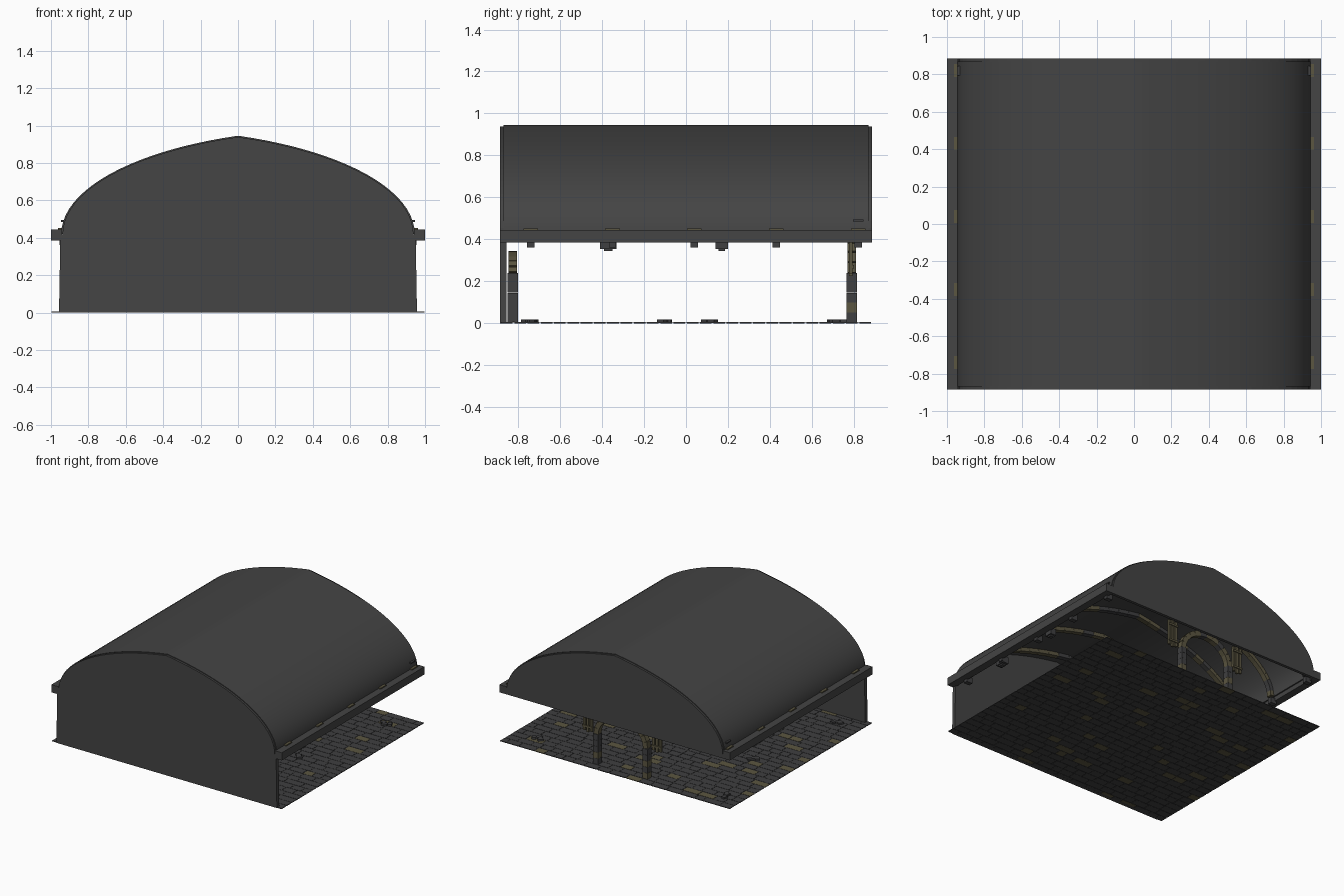
import bpy, bmesh, math, random
from mathutils import Matrix, Vector

random.seed(4)
cube = bpy.data.objects.get("Cube")
if cube:
    bpy.data.objects.remove(cube)


def material(name, r, g, b):
    m = bpy.data.materials.new(name)
    m.use_nodes = True
    m.diffuse_color = (r, g, b, 1)
    m.node_tree.nodes["Principled BSDF"].inputs["Base Color"].default_value = (r, g, b, 1)
    return m


PLASTER = material("charcoal plaster", 0.058, 0.058, 0.058)
STONE = material("grey stone", 0.05, 0.05, 0.052)
OLIVE = material("olive stone", 0.105, 0.092, 0.052)
MORTAR = material("dark mortar", 0.025, 0.025, 0.025)
HALF_Y = 0.885
RIB_YS = [-0.74 + 0.39 * i for i in range(5)]


def finish(name, bm, *mats):
    bmesh.ops.recalc_face_normals(bm, faces=bm.faces)
    mesh = bpy.data.meshes.new(name)
    bm.to_mesh(mesh)
    bm.free()
    for m in mats:
        mesh.materials.append(m)
    ob = bpy.data.objects.new(name, mesh)
    bpy.context.collection.objects.link(ob)
    return ob


def add_box(bm, centre, size, mat=0, angle=0, axis='Y'):
    """Box turned about one axis, added to the mesh."""
    mx = Matrix.Translation(centre) @ Matrix.Rotation(angle, 4, axis) @ Matrix.Diagonal((*size, 1))
    verts = bmesh.ops.create_cube(bm, size=1, matrix=mx)["verts"]
    for f in {f for v in verts for f in v.link_faces}:
        f.material_index = mat


def extrude_outline(name, outline, y0, y1, mat):
    """Solid from an x-z outline between two y positions."""
    bm = bmesh.new()
    face = bm.faces.new([bm.verts.new((x, y0, z)) for x, z in outline])
    new = bmesh.ops.extrude_face_region(bm, geom=[face])["geom"]
    bmesh.ops.translate(bm, vec=(0, y1 - y0, 0), verts=[v for v in new if isinstance(v, bmesh.types.BMVert)])
    return finish(name, bm, mat)


def vault(inset=0.0, steps=20):
    """Pointed vault curve from the right springing to the left one."""
    shift, reach, rise, spring = 0.5, 1.445, 0.56, 0.42
    start = math.asin(shift / reach)
    half = []
    for i in range(steps + 1):
        t = math.pi / 2 + (start - math.pi / 2) * i / steps
        half.append((max(reach * math.sin(t) - shift, 0) * (1 - inset / 0.945),
                     spring + rise * math.cos(t) - inset * math.cos(t)))
    return half + [(-x, z) for x, z in reversed(half[:-1])]


def brick_path(bm, points, y, depth, thick, olive):
    """Row of blocks laid along an x-z path, mixed stone colours."""
    for (x0, z0), (x1, z1) in zip(points, points[1:]):
        d = Vector((x1 - x0, z1 - z0))
        add_box(bm, ((x0 + x1) / 2, y, (z0 + z1) / 2), (d.length * 0.98, depth, thick),
                int(random.random() < olive), -math.atan2(d.y, d.x))


# Roof shell
outer = vault()
roof = extrude_outline("vault_roof", outer + vault(0.015)[::-1], -0.87, 0.87, PLASTER)
bpy.context.view_layer.objects.active = roof
roof.select_set(True)
bpy.ops.object.shade_smooth_by_angle(angle=math.radians(20))

# Full front wall, and back gable that stops at the eaves
end = vault(0.007)
extrude_outline("front_wall", [(-0.957, 0), (0.957, 0), (0.95, 0.4)] + end + [(-0.95, 0.4)],
                -HALF_Y, -0.855, PLASTER)
extrude_outline("back_gable", [(-0.95, 0.385), (0.95, 0.385)] + end, 0.862, HALF_Y, PLASTER)

# Eave beams with small brackets above and below
for side, label in ((1, "left"), (-1, "right")):
    bm = bmesh.new()
    add_box(bm, (side * 0.97, 0, 0.415), (0.06, HALF_Y * 2, 0.06))
    finish(label + "_eave_beam", bm, PLASTER)
    bm = bmesh.new()
    for y in RIB_YS:
        add_box(bm, (side * 0.95, y, 0.447), (0.025, 0.07, 0.012), 1)
        add_box(bm, (side * 0.93, y, 0.385), (0.05, 0.035, 0.045))
    for y, w in ((-0.37, 0.08), (0.17, 0.06)):
        add_box(bm, (side * 0.92, y, 0.38), (0.05, w, 0.05))
        add_box(bm, (side * 0.92, y, 0.352), (0.03, w / 2, 0.015))
    add_box(bm, (side * 0.937, 0.82, 0.49), (0.02, 0.05, 0.01))
    finish(label + "_eave_brackets", bm, STONE, OLIVE)

# Block ribs under the vault
bm = bmesh.new()
for y in RIB_YS:
    brick_path(bm, vault(0.03, 16), y, 0.04, 0.03, 0.7)
finish("vault_ribs", bm, STONE, OLIVE)


# Doorway arches inside both ends
def doorway(name, y, half, spring, rise, leg_olive):
    bm = bmesh.new()
    courses = 5
    for side in (1, -1):
        leg = [(side * half, 0.005 + (spring - 0.005) * i / courses) for i in range(courses + 1)]
        brick_path(bm, leg, y, 0.05, 0.045, leg_olive)
    arc = [(half * math.cos(math.pi * i / 12), spring + rise * math.sin(math.pi * i / 12)) for i in range(13)]
    brick_path(bm, arc, y, 0.042, 0.04, 0.9)
    finish(name, bm, STONE, OLIVE)


doorway("back_doorway", 0.79, 0.215, 0.24, 0.18, 0.5)
doorway("front_doorway", -0.825, 0.215, 0.24, 0.085, 0)

# Slatted panels beside the back doorway
bm = bmesh.new()
for side in (1, -1):
    for i in (-1, 0, 1):
        add_box(bm, (side * 0.3 + i * 0.03, 0.785, 0.335), (0.02, 0.015, 0.2 + 0.02 * (i == 0)))
    for z in (0.27, 0.4):
        add_box(bm, (side * 0.3, 0.795, z), (0.085, 0.01, 0.015))
finish("slatted_panels", bm, OLIVE)

# Mortar bed with paving stones in broken rows
bm = bmesh.new()
add_box(bm, (0, 0, 0.003), (1.99, HALF_Y * 2 - 0.01, 0.003))
finish("floor_bed", bm, MORTAR)
bm = bmesh.new()
rows = 28
row = HALF_Y * 2 / rows
for r in range(rows):
    x = -1.0
    while x < 0.99:
        w = random.uniform(0.07, 0.15)
        if x + w > 0.95:
            w = 1 - x
        add_box(bm, (x + w / 2, -HALF_Y + row * (r + 0.5), 0.003),
                (w - 0.008, row - 0.008, random.choice((0.005, 0.006))), int(random.random() < 0.1))
        x += w
finish("paving_stones", bm, STONE, OLIVE)

# Loose rubble
bm = bmesh.new()
for x, y in ((-0.67, 0.11), (-0.85, 0.73), (-0.8, -0.73), (0.6, -0.09), (0.8, 0.72), (0.75, -0.75)):
    for i in range(3):
        add_box(bm, (x + random.uniform(-0.04, 0.04), y + random.uniform(-0.03, 0.03), 0.012),
                (0.04, 0.03, 0.014), 0, random.random() * 3, 'Z')
finish("floor_rubble", bm, STONE)
